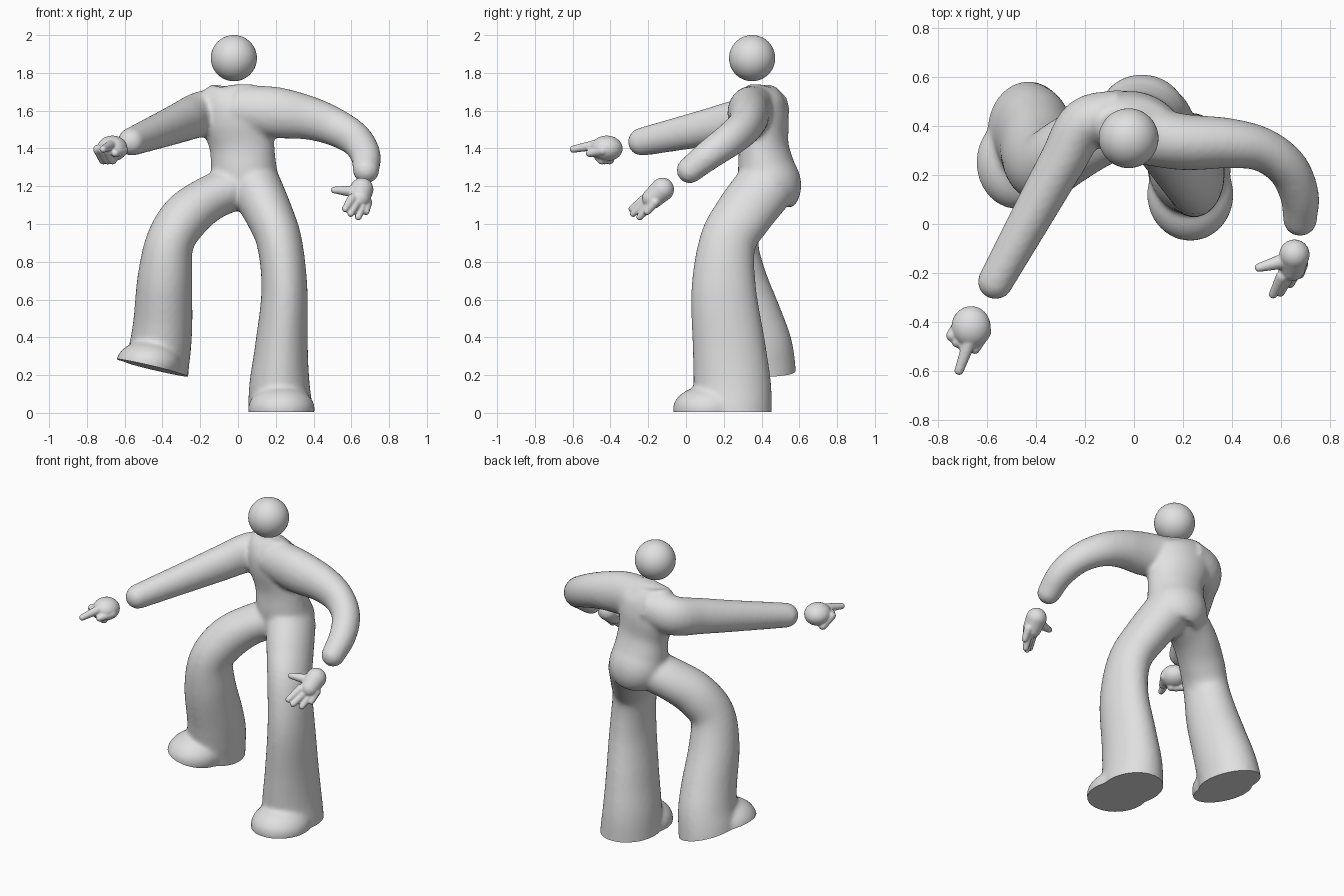
import bpy, bmesh, math
from mathutils import Vector, Matrix

if "Cube" in bpy.data.objects:
    bpy.data.objects.remove(bpy.data.objects["Cube"])

grey = bpy.data.materials.new("light grey")
grey.diffuse_color = (0.75, 0.75, 0.75, 1)
grey.use_nodes = True
grey.node_tree.nodes["Principled BSDF"].inputs["Base Color"].default_value = grey.diffuse_color


def catmull(pts, steps=6):
    """Smooth list of (x, y, z, ru, rv) sections through the given ones."""
    p = [Vector(q) for q in pts]
    p = [p[0] * 2 - p[1]] + p + [p[-1] * 2 - p[-2]]
    out = []
    for i in range(1, len(p) - 2):
        a, b, c, d = p[i - 1:i + 3]
        for k in range(steps):
            t = k / steps
            out.append(0.5 * (2 * b + (c - a) * t + (2 * a - 5 * b + 4 * c - d) * t * t
                              + (3 * b - a - 3 * c + d) * t ** 3))
    return out + [p[-2]]


def ball(bm, c, r):
    m = Matrix.Translation(c) @ Matrix.Diagonal((*r, 1))
    bmesh.ops.create_uvsphere(bm, u_segments=32, v_segments=20, radius=1, matrix=m)


def loft(bm, pts, ref, n=32):
    """Tube of elliptical sections; rv is measured towards ref."""
    s = catmull(pts)
    rings = []
    for i, q in enumerate(s):
        c = Vector(q[:3])
        t = (Vector(s[min(i + 1, len(s) - 1)][:3]) - Vector(s[max(i - 1, 0)][:3])).normalized()
        v = Vector(ref)
        v = (v - t * v.dot(t)).normalized()
        u = v.cross(t)
        rings.append([bm.verts.new(c + u * q[3] * math.cos(a) + v * q[4] * math.sin(a))
                      for a in (2 * math.pi * k / n for k in range(n))])
    for a, b in zip(rings, rings[1:]):
        for k in range(n):
            bm.faces.new((a[k], a[(k + 1) % n], b[(k + 1) % n], b[k]))
    bm.faces.new(rings[0])
    bm.faces.new(rings[-1])


def capsule(bm, p, q, r0, r1):
    d = Vector(q) - Vector(p)
    ref = (0, 0, 1) if abs(d.normalized().z) < 0.8 else (0, 1, 0)
    loft(bm, [(*p, r0, r0), (*q, r1, r1)], ref)
    ball(bm, p, (r0,) * 3)
    ball(bm, q, (r1,) * 3)


def finish(name, bm, voxel=None, smooth=0, cuts=()):
    """Fuse the overlapping pieces, soften, then cut flat soles."""
    bmesh.ops.recalc_face_normals(bm, faces=bm.faces[:])
    me = bpy.data.meshes.new(name)
    bm.to_mesh(me)
    bm.free()
    ob = bpy.data.objects.new(name, me)
    bpy.context.collection.objects.link(ob)
    bpy.ops.object.select_all(action='DESELECT')
    ob.select_set(True)
    bpy.context.view_layer.objects.active = ob
    if voxel:
        m = ob.modifiers.new("fuse", 'REMESH')
        m.mode, m.voxel_size = 'VOXEL', voxel
        m = ob.modifiers.new("soften", 'SMOOTH')
        m.factor, m.iterations = 0.5, smooth
        for mod in ("fuse", "soften"):
            bpy.ops.object.modifier_apply(modifier=mod)
    if cuts:
        bm = bmesh.new()
        bm.from_mesh(ob.data)
        for co, no, inside in cuts:
            faces = [f for f in bm.faces if inside(f.calc_center_median())]
            geom = list({e for f in faces for e in (*f.verts, *f.edges, f)})
            bmesh.ops.bisect_plane(bm, geom=geom, dist=1e-5, plane_co=co, plane_no=no,
                                   clear_inner=True)
            rim = [e for e in bm.edges if e.is_boundary]
            bmesh.ops.edgeloop_fill(bm, edges=rim)
        bmesh.ops.recalc_face_normals(bm, faces=bm.faces[:])
        bm.to_mesh(ob.data)
        bm.free()
    ob.data.materials.clear()
    ob.data.materials.append(grey)
    bpy.ops.object.shade_smooth_by_angle(angle=math.radians(50))
    return ob


# head
bm = bmesh.new()
bmesh.ops.create_uvsphere(bm, u_segments=48, v_segments=32, radius=0.122,
                          matrix=Matrix.Translation((-0.022, 0.35, 1.878)))
finish("head", bm)

# body: torso, two arms, two flared legs with toes
bm = bmesh.new()
loft(bm, [(.05, .43, 1.12, .14, .14), (.04, .445, 1.2, .18, .165), (.03, .425, 1.3, .175, .15),
          (.02, .41, 1.42, .175, .13), (0, .40, 1.55, .2, .14), (-.01, .39, 1.65, .19, .125),
          (0, .38, 1.715, .13, .07), (0, .38, 1.738, .05, .03)], (.25, 1, 0))
# bent arm
loft(bm, [(0, .37, 1.61, .12, .125), (.2, .335, 1.59, .115, .135), (.38, .33, 1.56, .103, .115),
          (.52, .305, 1.51, .09, .1), (.625, .23, 1.445, .085, .09),
          (.675, .12, 1.365, .08, .08), (.678, .02, 1.285, .07, .07)], (0, 0, 1))
ball(bm, (.678, .02, 1.285), (.07,) * 3)
# pointing arm
loft(bm, [(-.05, .43, 1.61, .12, .12), (-.2, .41, 1.58, .105, .12), (-.29, .26, 1.545, .095, .11),
          (-.38, .10, 1.508, .088, .098), (-.565, -.235, 1.435, .072, .075)], (0, 0, 1))
ball(bm, (-.565, -.235, 1.435), (.073,) * 3)
# standing leg
loft(bm, [(.09, .42, 1.2, .14, .16), (.165, .305, 1.05, .127, .155), (.22, .22, .9, .12, .15),
          (.246, .2, .65, .122, .172), (.23, .228, .35, .14, .193), (.22, .245, .15, .16, .205),
          (.225, .25, 0, .172, .205), (.225, .25, -.1, .172, .205)], (0, 1, 0))
ball(bm, (.23, .12, .02), (.177, .19, .125))
# raised leg
loft(bm, [(0, .43, 1.2, .12, .14), (-.15, .37, 1.135, .12, .14), (-.275, .295, 1.04, .13, .14),
          (-.36, .24, .905, .128, .145), (-.387, .26, .715, .145, .165),
          (-.397, .325, .495, .156, .185), (-.41, .36, .36, .163, .2),
          (-.43, .375, .24, .17, .205), (-.44, .38, .1, .17, .205)], (0, 1, 0))
ball(bm, (-.475, .25, .26), (.172, .19, .125))
finish("body", bm, 0.014, 6, [
    ((0, 0, .004), (0, 0, 1), lambda c: c.x > 0 and c.z < .15),
    ((-.44, .33, .235), (.23, .04, 1), lambda c: c.x < -.1 and c.z < .5)])

# pointing hand
bm = bmesh.new()
ball(bm, (-.665, -.42, 1.40), (.08, .085, .068))
capsule(bm, (-.668, -.47, 1.42), (-.714, -.598, 1.396), .028, .019)
for x, y in ((-.695, -.495), (-.72, -.48), (-.742, -.455)):
    capsule(bm, (x, y, 1.395), (x + .03, y + .05, 1.34), .025, .025)
capsule(bm, (-.61, -.44, 1.39), (-.65, -.51, 1.375), .028, .021)
finish("pointing_hand", bm, 0.006, 3)

# open hand
bm = bmesh.new()
capsule(bm, (.655, -.125, 1.183), (.645, -.178, 1.135), .062, .055)
capsule(bm, (.615, -.15, 1.172), (.51, -.178, 1.18), .032, .018)
for k, t in (((.605, -.215, 1.135), (.568, -.287, 1.08)), ((.63, -.21, 1.112), (.597, -.28, 1.055)),
             ((.66, -.19, 1.10), (.637, -.245, 1.037)), ((.685, -.165, 1.115), (.678, -.205, 1.065))):
    capsule(bm, k, t, .026, .018)
finish("open_hand", bm, 0.006, 3)
